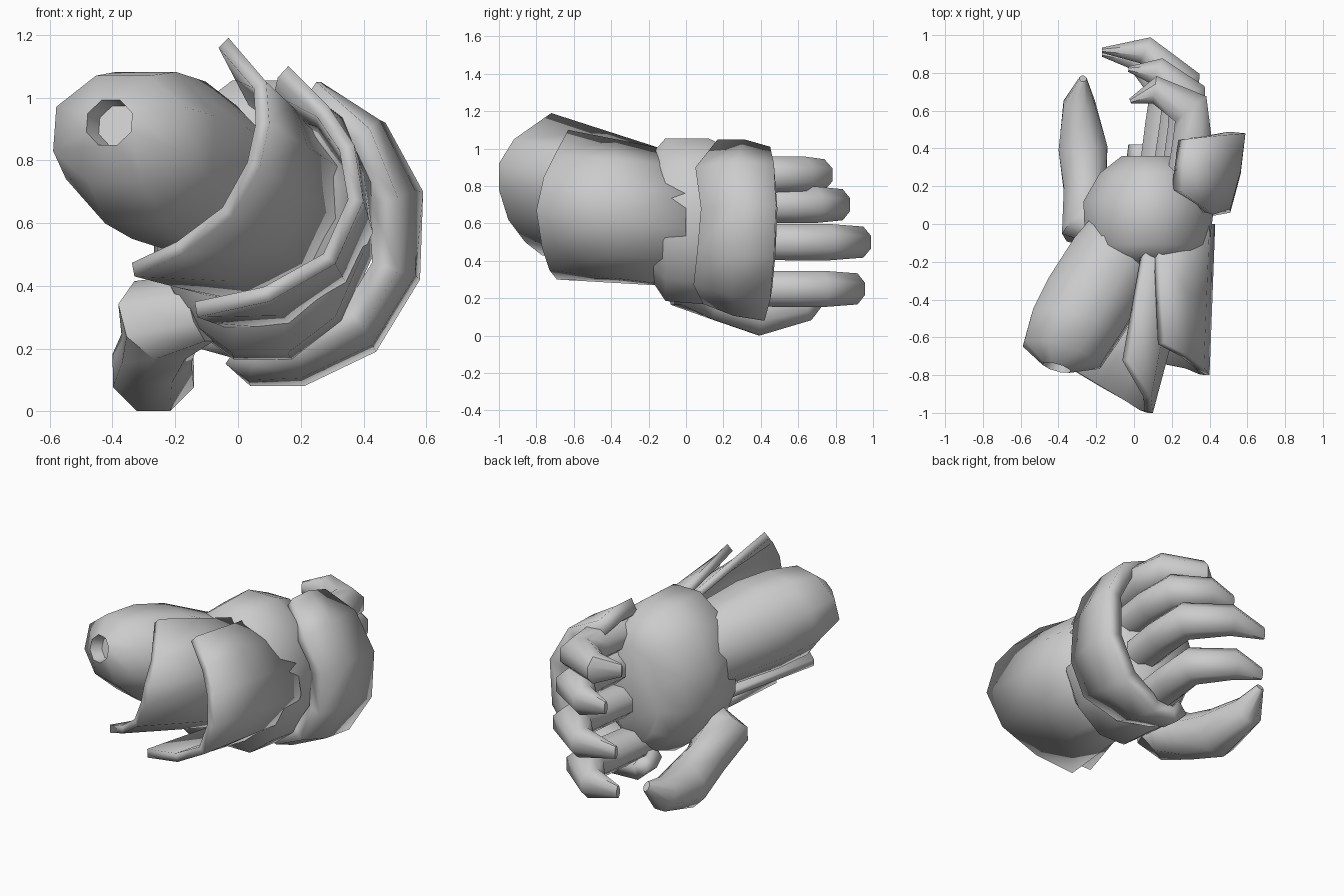
import bpy, bmesh, math
from mathutils import Vector


def finish(name, bm, angle, thickness=0):
    me = bpy.data.meshes.new(name)
    bm.to_mesh(me)
    bm.free()
    ob = bpy.data.objects.new(name, me)
    bpy.context.collection.objects.link(ob)
    if thickness:
        m = ob.modifiers.new("thickness", 'SOLIDIFY')
        m.thickness = thickness
        m.offset = -1
    bpy.ops.object.select_all(action='DESELECT')
    ob.select_set(True)
    bpy.context.view_layer.objects.active = ob
    bpy.ops.object.shade_smooth_by_angle(angle=math.radians(angle))
    return ob


def loft(name, sections, sides, axis=None, up=(0, 0, 1), angle=50):
    """Closed tube through sections (x, y, z, half width, half height)."""
    bm = bmesh.new()
    pts = [Vector(s[:3]) for s in sections]
    rings = []
    for i, s in enumerate(sections):
        t = Vector(axis) if axis else pts[min(i + 1, len(pts) - 1)] - pts[max(i - 1, 0)]
        t.normalize()
        u = Vector(up).cross(t).normalized()
        v = t.cross(u)
        ring = []
        for k in range(sides):
            a = 2 * math.pi * (k + 0.5) / sides
            ring.append(bm.verts.new(pts[i] + u * s[3] * math.cos(a) + v * s[4] * math.sin(a)))
        rings.append(ring)
    for a, b in zip(rings, rings[1:]):
        for k in range(sides):
            n = (k + 1) % sides
            bm.faces.new((a[k], a[n], b[n], b[k]))
    bm.faces.new(rings[0][::-1])
    bm.faces.new(rings[-1])
    bmesh.ops.recalc_face_normals(bm, faces=bm.faces)
    return finish(name, bm, angle)


def plate(name, front, back, thickness, bulge):
    """Curved shell between two edges, bulged outward along its middle."""
    bm = bmesh.new()
    f = [Vector(p) for p in front]
    b = [Vector(p) for p in back]
    centre = sum(f + b, Vector()) / (len(f) * 2)
    mid = []
    for p, q in zip(f, b):
        m = (p + q) / 2
        out = m - centre
        out.y = 0
        mid.append(m + out.normalized() * bulge)
    rows = [[bm.verts.new(p) for p in r] for r in (f, mid, b)]
    for r, s in zip(rows, rows[1:]):
        for j in range(len(r) - 1):
            bm.faces.new((r[j], s[j], s[j + 1], r[j + 1]))
    bm.normal_update()
    return finish(name, bm, 50, thickness)


# Forearm with a shallow socket in its end
loft("forearm", [
    (-0.38, -0.70, 0.91, 0.07, 0.07),
    (-0.41, -0.76, 0.92, 0.08, 0.08),
    (-0.38, -0.69, 0.90, 0.23, 0.19),
    (-0.31, -0.54, 0.84, 0.26, 0.27),
    (-0.22, -0.38, 0.80, 0.27, 0.28),
    (-0.09, -0.16, 0.73, 0.26, 0.25),
    (0.03, 0.02, 0.66, 0.23, 0.25)], 8, axis=(0.27, 0.93, -0.25), angle=60)

# Hand
loft("palm", [
    (0.07, -0.22, 0.64, 0.26, 0.30),
    (0.07, -0.11, 0.62, 0.34, 0.45),
    (0.08, 0.12, 0.61, 0.36, 0.46),
    (0.09, 0.27, 0.60, 0.28, 0.40),
    (0.09, 0.36, 0.58, 0.16, 0.30)], 12, axis=(0, 1, 0), angle=60)

# Four curled fingers: height, then the path from palm to tip
fingers = [
    (0.86, [(0.27, 0.20), (0.31, 0.46), (0.30, 0.61), (0.11, 0.71), (-0.02, 0.65)]),
    (0.70, [(0.24, 0.20), (0.28, 0.50), (0.28, 0.68), (0.12, 0.81), (-0.03, 0.82)]),
    (0.50, [(0.19, 0.20), (0.24, 0.54), (0.25, 0.75), (0.06, 0.92), (-0.17, 0.92)]),
    (0.25, [(0.12, 0.20), (0.16, 0.52), (0.18, 0.72), (0.01, 0.89), (-0.17, 0.90)]),
]
sizes = [(0.11, 0.095), (0.11, 0.105), (0.115, 0.105), (0.08, 0.09), (0.015, 0.04)]
for i, (z, path) in enumerate(fingers):
    loft(f"finger_{i + 1}", [(x, y, z, w, h) for (x, y), (w, h) in zip(path, sizes)], 8)

# Thumb
loft("thumb", [
    (-0.12, -0.05, 0.33, 0.10, 0.12),
    (-0.25, 0.00, 0.29, 0.15, 0.15),
    (-0.26, 0.18, 0.20, 0.12, 0.13),
    (-0.27, 0.40, 0.13, 0.14, 0.14),
    (-0.29, 0.64, 0.17, 0.09, 0.10),
    (-0.27, 0.77, 0.26, 0.02, 0.03)], 8)

# Inner forearm plate
plate("inner_arm_plate",
      [(-0.33, -0.77, 0.43), (-0.18, -0.86, 0.50), (-0.02, -0.95, 0.62), (0.07, -1.0, 0.78),
       (0.10, -1.0, 0.92), (0.09, -0.92, 1.05), (-0.03, -0.72, 1.19)],
      [(-0.06, -0.06, 0.36), (0.12, -0.06, 0.33), (0.28, -0.06, 0.42), (0.36, -0.06, 0.58),
       (0.35, -0.06, 0.76), (0.25, -0.06, 0.90), (0.07, -0.10, 0.99)], 0.045, 0.0)

# Outer forearm plate
plate("outer_arm_plate",
      [(-0.13, -0.69, 0.30), (0.10, -0.73, 0.35), (0.31, -0.77, 0.47), (0.40, -0.80, 0.67),
       (0.37, -0.76, 0.85), (0.29, -0.70, 0.97), (0.16, -0.63, 1.10)],
      [(-0.02, 0.0, 0.26), (0.18, 0.0, 0.26), (0.35, 0.0, 0.40), (0.43, 0.0, 0.57),
       (0.40, 0.0, 0.76), (0.29, -0.04, 0.91), (0.13, -0.12, 1.0)], 0.05, 0.0)

# Knuckle guard wrapped around the back of the hand
plate("knuckle_guard",
      [(-0.02, 0.26, 0.18), (0.05, 0.18, 0.15), (0.20, 0.09, 0.17), (0.40, 0.04, 0.27),
       (0.51, 0.06, 0.45), (0.51, 0.08, 0.68), (0.42, 0.05, 0.90), (0.25, 0.17, 1.05)],
      [(-0.03, 0.42, 0.15), (0.04, 0.41, 0.08), (0.21, 0.42, 0.08), (0.44, 0.45, 0.19),
       (0.58, 0.47, 0.42), (0.59, 0.48, 0.70), (0.47, 0.47, 0.92), (0.28, 0.45, 1.01)], 0.09, 0.02)
